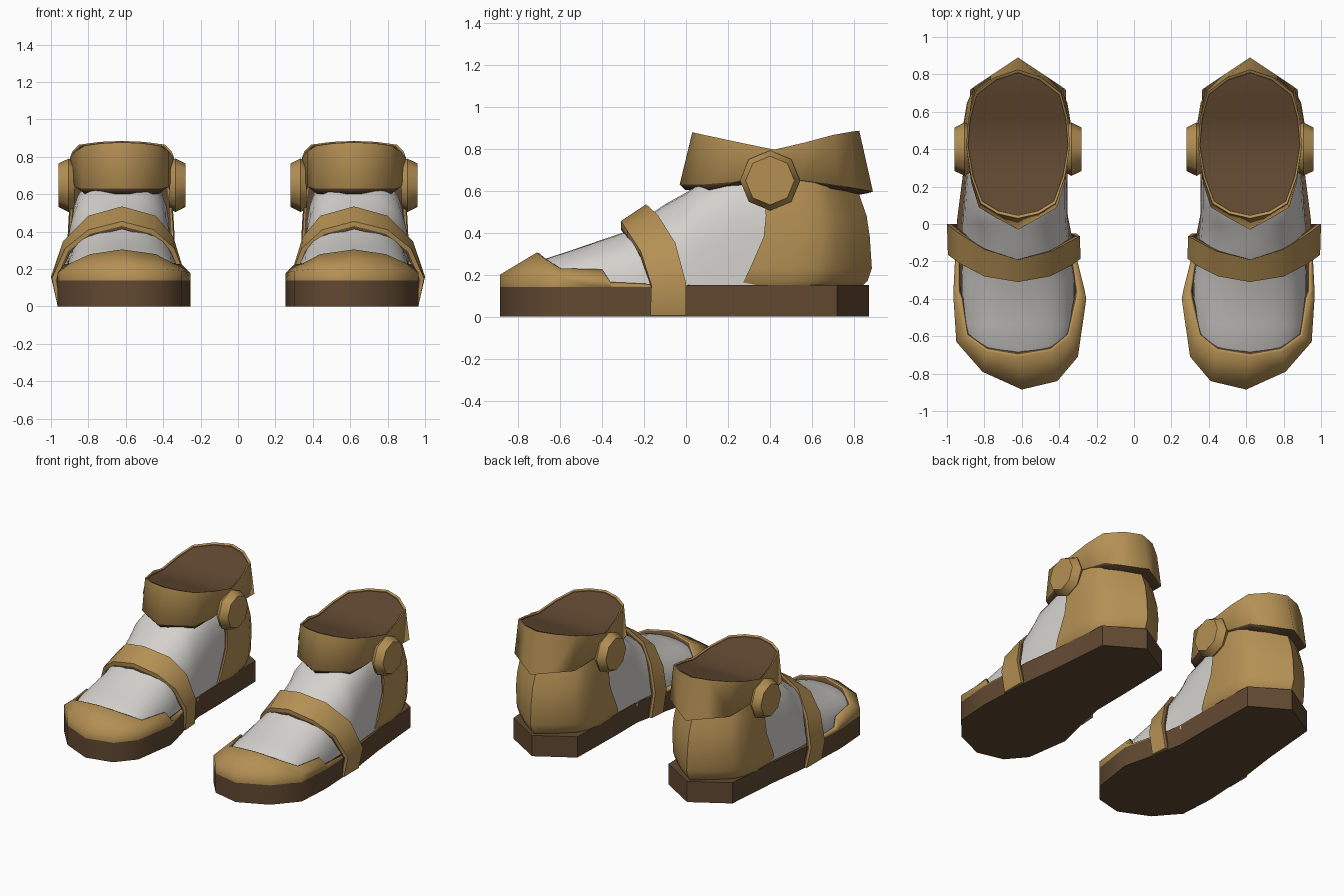
import bpy, bmesh, math

if "Cube" in bpy.data.objects:
    bpy.data.objects.remove(bpy.data.objects["Cube"])

CX = 0.62  # centre line of one shoe


def material(name, rgb):
    m = bpy.data.materials.new(name)
    m.diffuse_color = (*rgb, 1)
    m.use_nodes = True
    m.node_tree.nodes["Principled BSDF"].inputs["Base Color"].default_value = m.diffuse_color
    return m


TAN, BROWN, WHITE = 0, 1, 2
MATS = [material("tan_leather", (0.46, 0.28, 0.088)),
        material("dark_brown", (0.12, 0.066, 0.031)),
        material("off_white", (0.66, 0.64, 0.61))]


def loft(name, rings, mats, closed=True, loop=False, caps=(TAN, TAN), angle=50):
    """Skin rows of points; mats holds one colour per strip; mirrored to the other shoe."""
    bm = bmesh.new()
    vs = [[bm.verts.new(p) for p in r] for r in rings]
    n, k = len(rings[0]), len(rings)
    for i in range(k if loop else k - 1):
        a, b = vs[i], vs[(i + 1) % k]
        for j in range(n if closed else n - 1):
            j2 = (j + 1) % n
            bm.faces.new((a[j], a[j2], b[j2], b[j])).material_index = mats[i]
    if closed:
        ends = (vs[0], vs[-1])
    else:
        ends = ([r[0] for r in vs], [r[-1] for r in vs])
    for end, m in zip(ends, caps):
        if m is not None:
            bm.faces.new(end).material_index = m
    bmesh.ops.recalc_face_normals(bm, faces=bm.faces)
    me = bpy.data.meshes.new(name)
    bm.to_mesh(me)
    bm.free()
    for m in MATS:
        me.materials.append(m)
    ob = bpy.data.objects.new(name, me)
    bpy.context.collection.objects.link(ob)
    bpy.ops.object.select_all(action='DESELECT')
    ob.select_set(True)
    bpy.context.view_layer.objects.active = ob
    bpy.ops.object.shade_smooth_by_angle(angle=math.radians(angle))
    mod = ob.modifiers.new("pair", 'MIRROR')
    mod.use_mirror_merge = False
    return ob


def toward(pts, c, s, dz=0):
    """Scale points about c in the chosen axes (None keeps an axis)."""
    return [tuple(v if q is None else q + (v - q) * s for v, q in zip(p, c))[:2]
            + ((p[2] if c[2] is None else c[2] + (p[2] - c[2]) * s) + dz,) for p in pts]


def power(v, e):
    return math.copysign(abs(v) ** e, v)


# Sole: outline from the outer arch round the toe to the pointed heel
front = [(0.955, -0.15), (0.965, -0.35), (0.965, -0.40), (0.95, -0.63), (0.81, -0.79),
         (0.60, -0.885), (0.41, -0.84), (0.30, -0.71), (0.255, -0.40), (0.265, -0.35),
         (0.315, -0.15)]
back = [(0.355, 0.05), (0.355, 0.30), (0.365, 0.72), (0.62, 0.872),
        (0.875, 0.72), (0.91, 0.30), (0.945, 0.03)]
top_edge = [(x, y, 0.14) for x, y in front] + [(x, y, 0.15) for x, y in back]
loft("sole", [[(x, y, 0) for x, y in front + back], top_edge], [BROWN], caps=(BROWN, BROWN))

# Toe cap: raised tongue-shaped opening with notched sides
mid_z = [0.145, 0.15, 0.18, 0.19, 0.2, 0.2, 0.2, 0.19, 0.18, 0.15, 0.145]
base = [(x, y, 0.138) for x, y in front]
mid = [(x, y, z) for (x, y), z in zip(front, mid_z)]
top = [(0.945, -0.16, 0.155), (0.945, -0.36, 0.165), (0.93, -0.40, 0.225),
       (0.90, -0.60, 0.23), (0.79, -0.68, 0.28), (0.62, -0.71, 0.305), (0.44, -0.68, 0.28),
       (0.345, -0.60, 0.23), (0.30, -0.40, 0.225), (0.295, -0.36, 0.165), (0.325, -0.16, 0.155)]
rim = toward(top, (CX, -0.3, None), 0.97, -0.004)
inner = toward(top, (CX, -0.3, None), 0.94, -0.03)
low = [(x, y, 0.12) for x, y, z in inner]
loft("toe_cap", [base, mid, top, rim, inner, low], [TAN, TAN, TAN, BROWN, BROWN, BROWN],
     closed=False, loop=True, angle=72)

# Foot: arched sections from toe to ankle (y, half width, top, centre x)
sections = [(-0.80, 0.17, 0.20, 0.61), (-0.70, 0.265, 0.265, 0.615), (-0.54, 0.30, 0.318, 0.62),
            (-0.30, 0.305, 0.40, 0.62), (-0.20, 0.295, 0.465, 0.625), (-0.10, 0.29, 0.535, 0.63),
            (0.0, 0.285, 0.59, 0.635),
            (0.06, 0.28, 0.635, 0.635), (0.25, 0.27, 0.68, 0.63), (0.45, 0.26, 0.70, 0.625)]
rings = []
for i, (y, w, t, cx) in enumerate(sections):
    e = 2 / (2.4, 2.4, 2.4, 2.3, 2.2, 2.3, 2.7, 3.2, 4, 4)[i]
    rings.append([(cx + w * power(math.cos(a), e), y, 0.12 + (t - 0.12) * power(math.sin(a), e))
                  for a in (math.pi * j / 16 for j in range(17))])
loft("foot", rings, [WHITE] * len(rings), caps=(WHITE, WHITE))

# Heel counter: columns round the back (z, front y, back y, half width)
levels = [(0.148, 0.265, 0.84, 0.265), (0.17, 0.275, 0.865, 0.277), (0.23, 0.305, 0.885, 0.283),
          (0.38, 0.37, 0.875, 0.28), (0.48, 0.38, 0.86, 0.275), (0.58, 0.375, 0.825, 0.266),
          (0.66, 0.37, 0.80, 0.252)]
plan = [(1, 0), (1.02, 0.35), (0.96, 0.55), (0.84, 0.68), (0.44, 0.85), (0, 1)]
plan += [(-u, v) for u, v in plan[-2::-1]]
cols = [[(CX + 0.005 + u * w, f + v * (b - f), z) for z, f, b, w in levels] for u, v in plan]


def tuck(s, d):
    return [(CX + 0.005 + s * (w - d), f + 0.005, z) for z, f, b, w in levels]


cols = [tuck(1, 0.03), tuck(1, 0.01)] + cols + [tuck(-1, 0.01), tuck(-1, 0.03)]
loft("heel_counter", cols, [BROWN] + [TAN] * 12 + [BROWN, BROWN], closed=False, loop=True,
     caps=(BROWN, TAN))

# Instep strap: band over the foot down to the ground
edge_f = [(0.965, -0.17, 0.005), (0.995, -0.165, 0.15), (0.925, -0.215, 0.31),
          (0.80, -0.28, 0.41), (0.62, -0.31, 0.455), (0.45, -0.28, 0.41), (0.34, -0.225, 0.31),
          (0.285, -0.185, 0.17), (0.30, -0.17, 0.005)]
edge_b = [(0.965, 0, 0.005), (1.0, 0, 0.16), (0.935, -0.05, 0.35), (0.80, -0.135, 0.485),
          (0.62, -0.19, 0.535), (0.44, -0.145, 0.485), (0.345, -0.095, 0.37),
          (0.29, -0.065, 0.19), (0.31, -0.05, 0.005)]
hub = (0.64, None, 0.0)
loft("instep_strap", [edge_f, edge_b] + [toward(e, hub, s) for e, s in
     ((edge_b, 0.955), (edge_b, 0.91), (edge_f, 0.91), (edge_f, 0.945))],
     [TAN, TAN, BROWN, BROWN, BROWN, TAN], closed=False, loop=True)

# Ankle collar: half outlines (dx, y, z), pointed at front and back, saddle-shaped rim
low_half = [(0, -0.03, 0.63), (0.11, 0.03, 0.63), (0.21, 0.09, 0.63), (0.25, 0.22, 0.64),
            (0.275, 0.40, 0.68), (0.265, 0.55, 0.65), (0.24, 0.73, 0.625),
            (0.12, 0.81, 0.61), (0, 0.89, 0.595)]
top_half = [(0, 0.03, 0.878), (0.11, 0.055, 0.872), (0.20, 0.11, 0.86), (0.25, 0.25, 0.83),
            (0.278, 0.42, 0.795), (0.265, 0.57, 0.83), (0.23, 0.70, 0.865),
            (0.12, 0.785, 0.88), (0, 0.825, 0.885)]


def full(half):
    return ([(CX + x, y, z) for x, y, z in half]
            + [(CX - x, y, z) for x, y, z in half[-2:0:-1]])


lo, hi = full(low_half), full(top_half)
mid_c = (CX, 0.42, None)
under = [(x, y, z - (0.028 if y < 0.2 else 0.008)) for x, y, z in toward(lo, mid_c, 0.94)]
loft("ankle_collar", [toward(lo, mid_c, 0.8, -0.02), under, lo, hi,
                      toward(hi, mid_c, 0.965, -0.004), toward(hi, mid_c, 0.95, -0.03)],
     [BROWN, BROWN, TAN, TAN, BROWN], caps=(BROWN, None), angle=65)

# Collar filling: dark surface spanning the opening just below the rim
fill = [(max(x * 0.962, 0.004), 0.42 + (y - 0.42) * 0.962, z - 0.012) for x, y, z in top_half]
loft("collar_filling", [[(CX + s * x, y, z) for x, y, z in fill] for s in (-1, 1)],
     [BROWN], closed=False, caps=(None, None))

# Octagonal side buttons on both sides of each ankle
for side, label in ((1, "outer"), (-1, "inner")):
    rings = []
    for dx, r in ((0.255, 0.125), (0.285, 0.143), (0.34, 0.116)):
        rings.append([(CX + side * dx, 0.40 + r * math.cos(a), 0.648 + r * math.sin(a))
                      for a in (math.pi * j / 4 for j in range(8))])
    loft(label + "_button", rings, [TAN] * 2)
